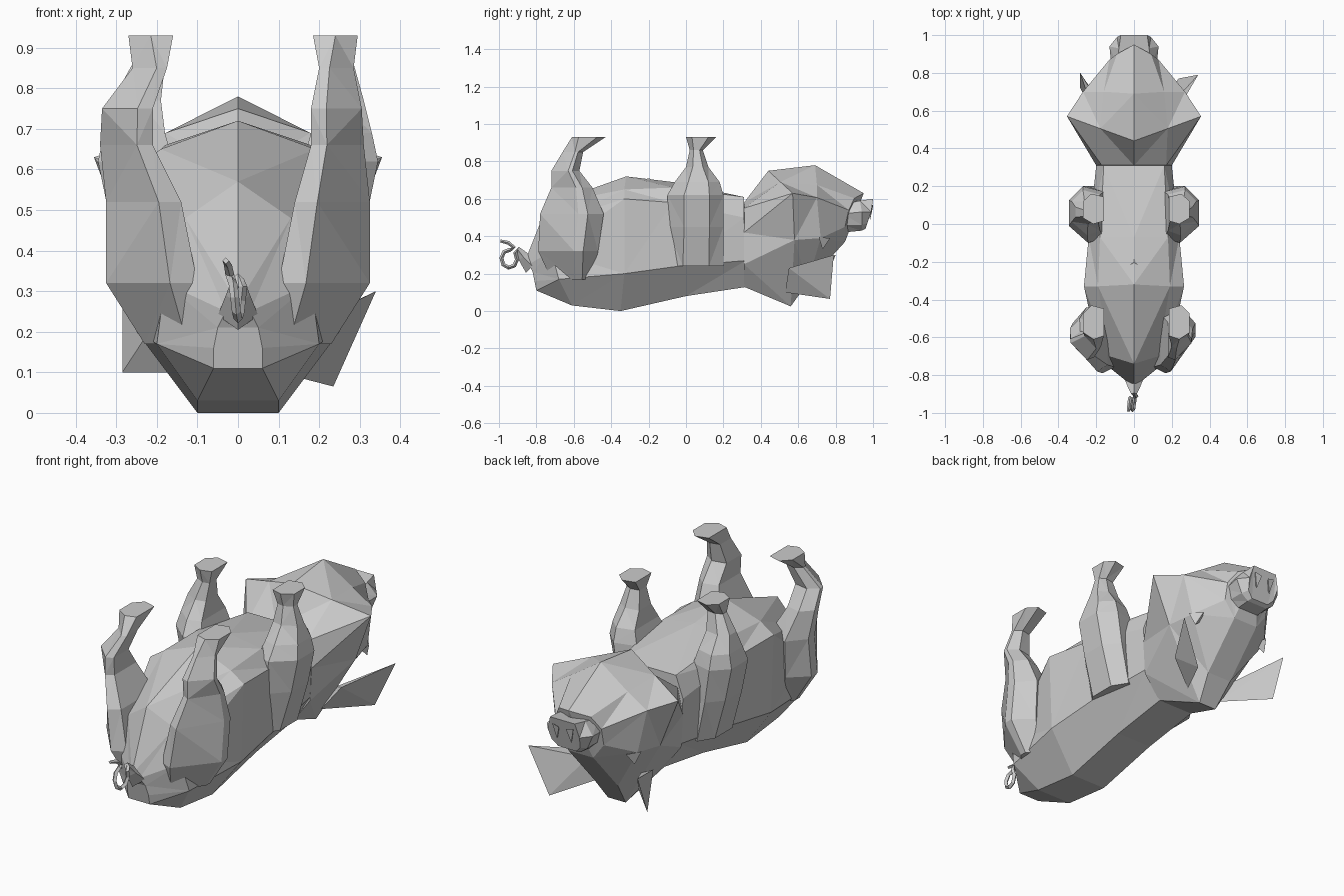
import bpy, bmesh, math
from mathutils import Vector


def finish(name, bm):
    me = bpy.data.meshes.new(name)
    bm.to_mesh(me)
    bm.free()
    ob = bpy.data.objects.new(name, me)
    bpy.context.collection.objects.link(ob)
    return ob


def loft(name, rings):
    """Skin a row of equal-sized rings, cap both ends, keep flat faces."""
    bm = bmesh.new()
    rows = [[bm.verts.new(p) for p in r] for r in rings]
    n = len(rows[0])
    for a, b in zip(rows, rows[1:]):
        for i in range(n):
            j = (i + 1) % n
            bm.faces.new((a[i], a[j], b[j], b[i]))
    bm.faces.new(rows[0])
    bm.faces.new(rows[-1])
    bmesh.ops.triangulate(bm, faces=bm.faces[:])
    bmesh.ops.recalc_face_normals(bm, faces=bm.faces[:])
    return finish(name, bm)


def hull(name, pts):
    bm = bmesh.new()
    for p in pts:
        bm.verts.new(p)
    bmesh.ops.convex_hull(bm, input=bm.verts[:])
    return finish(name, bm)


def full(half):
    """Mirror a half ring (first point on the centre line) across x = 0."""
    return half + [(-x, y, z) for x, y, z in reversed(half[1:])]


# Body lying on its back: rump to neck, belly point first, spine edge last
body = [
    [(0, -.86, .27), (.03, -.84, .25), (.05, -.82, .21), (.06, -.81, .16), (.06, -.80, .11)],
    [(0, -.74, .57), (.13, -.70, .48), (.18, -.72, .32), (.20, -.68, .17), (.10, -.61, .03)],
    [(0, -.32, .72), (.19, -.33, .65), (.265, -.33, .60), (.25, -.33, .20), (.10, -.35, 0)],
    [(0, -.07, .69), (.18, -.07, .66), (.24, -.07, .58), (.23, -.04, .24), (.10, 0, .08)],
    [(0, .31, .61), (.16, .31, .61), (.20, .31, .50), (.19, .32, .27), (.10, .33, .13)],
]
loft("body", [full(r) for r in body])

# Head: neck, crown and cheeks, brow, muzzle
head = [
    [(0, .31, .58), (.17, .31, .55), (.20, .31, .42), (.19, .31, .25), (.10, .31, .13)],
    [(0, .44, .75), (.178, .505, .69), (.355, .57, .63), (.26, .58, .38), (.05, .56, .025)],
    [(0, .69, .78), (.16, .70, .675), (.27, .70, .607), (.23, .72, .39), (.07, .65, .15)],
    [(0, .95, .63), (.09, .90, .603), (.13, .87, .54), (.13, .85, .45), (.07, .85, .37)],
]
loft("head", [full(r) for r in head])

# Snout
snout = [
    [(0, .84, .58), (.09, .84, .57), (.12, .84, .52), (.10, .84, .46), (.06, .84, .42)],
    [(0, .93, .59), (.08, .93, .59), (.13, .94, .53), (.10, .94, .46), (.06, .94, .43)],
    [(0, 1.0, .60), (.07, 1.0, .60), (.09, .99, .53), (.08, .97, .47), (.05, .96, .44)],
]
loft("snout", [full(r) for r in snout])


# Legs: rows of (z, inner x, outer x, rear y, front y); cut = how far the
# outer rear corner is chamfered
def leg(name, rows, side, knee, hoof, cut):
    rings = []
    for z, x0, x1, y0, y1 in rows:
        s = hoof if z > .8 else knee if z > .6 else 0
        c = .2 if z > .9 else cut
        w, d = x1 - x0, y1 - y0
        pts = [(x0, y0 + .1 * d), (x0 + (.6 - .5 * c) * w, y0), (x1, y0 + c * d),
               (x1, y1 - .25 * d), (x0 + .6 * w, y1), (x0, y1 - .1 * d)]
        rings.append([(side * (x + s), y, z) for x, y in pts])
    loft(name, rings)


rear = [(.17, .08, .23, -.72, -.50), (.32, .10, .325, -.79, -.47),
        (.52, .14, .325, -.78, -.44), (.66, .19, .32, -.72, -.50),
        (.75, .19, .315, -.72, -.57), (.85, .19, .275, -.66, -.55),
        (.93, .175, .285, -.61, -.43)]
front = [(.24, .13, .25, -.11, .20), (.45, .15, .31, -.10, .20),
         (.62, .16, .345, -.10, .20), (.69, .18, .33, -.06, .18),
         (.77, .19, .31, 0, .12), (.86, .195, .275, .02, .09),
         (.93, .175, .285, 0, .16)]
for label, side, knee, hoof in (("right", 1, -.01, .01), ("left", -1, .02, -.015)):
    leg("rear_leg_" + label, rear, side, knee, hoof, .6)
    leg("front_leg_" + label, front, side, 0, hoof, .3)

# Ears: thin flaps widening away from the crown
hull("ear_right", [(.34, .79, .30), (.235, .77, .065), (.10, .53, .10),
                   (.20, .55, .23), (.15, .58, .21)])
hull("ear_left", [(-.285, .80, .30), (-.285, .72, .10), (-.10, .53, .10),
                  (-.20, .55, .23), (-.15, .58, .21)])

# Eyes and nostrils
for label, s in (("right", 1), ("left", -1)):
    hull("eye_" + label, [(s * .245, .71, .395), (s * .20, .77, .39), (s * .22, .73, .33), (s * .17, .72, .37)])
    hull("nostril_" + label, [(s * .02, 1.0, .56), (s * .06, .998, .57), (s * .04, .985, .49), (s * .04, .96, .54)])

# Belly button
hull("navel", [(0, -.16, .695), (-.035, -.23, .70), (.035, -.23, .70), (0, -.20, .71)])

# Tail: tapered root and a curl swept with a square section
path = [(0, -.82, .24, .05), (0, -.87, .29, .03), (0, -.90, .33, .015)]
for k in range(8):
    a = math.radians(40 - 45 * k)
    path.append((.012 - .004 * k, -.945 + .042 * math.cos(a), .28 + .048 * math.sin(a), .011))
path += [(-.02, -.92, .34, .011), (-.025, -.95, .365, .010), (-.03, -.992, .375, .008)]
rings = []
for i, (x, y, z, r) in enumerate(path):
    c = Vector((x, y, z))
    t = (Vector(path[min(i + 1, len(path) - 1)][:3]) - Vector(path[max(i - 1, 0)][:3])).normalized()
    u = Vector((1, 0, 0))
    v = t.cross(u).normalized()
    rings.append([c + u * r, c + v * r, c - u * r, c - v * r])
loft("tail", rings)
